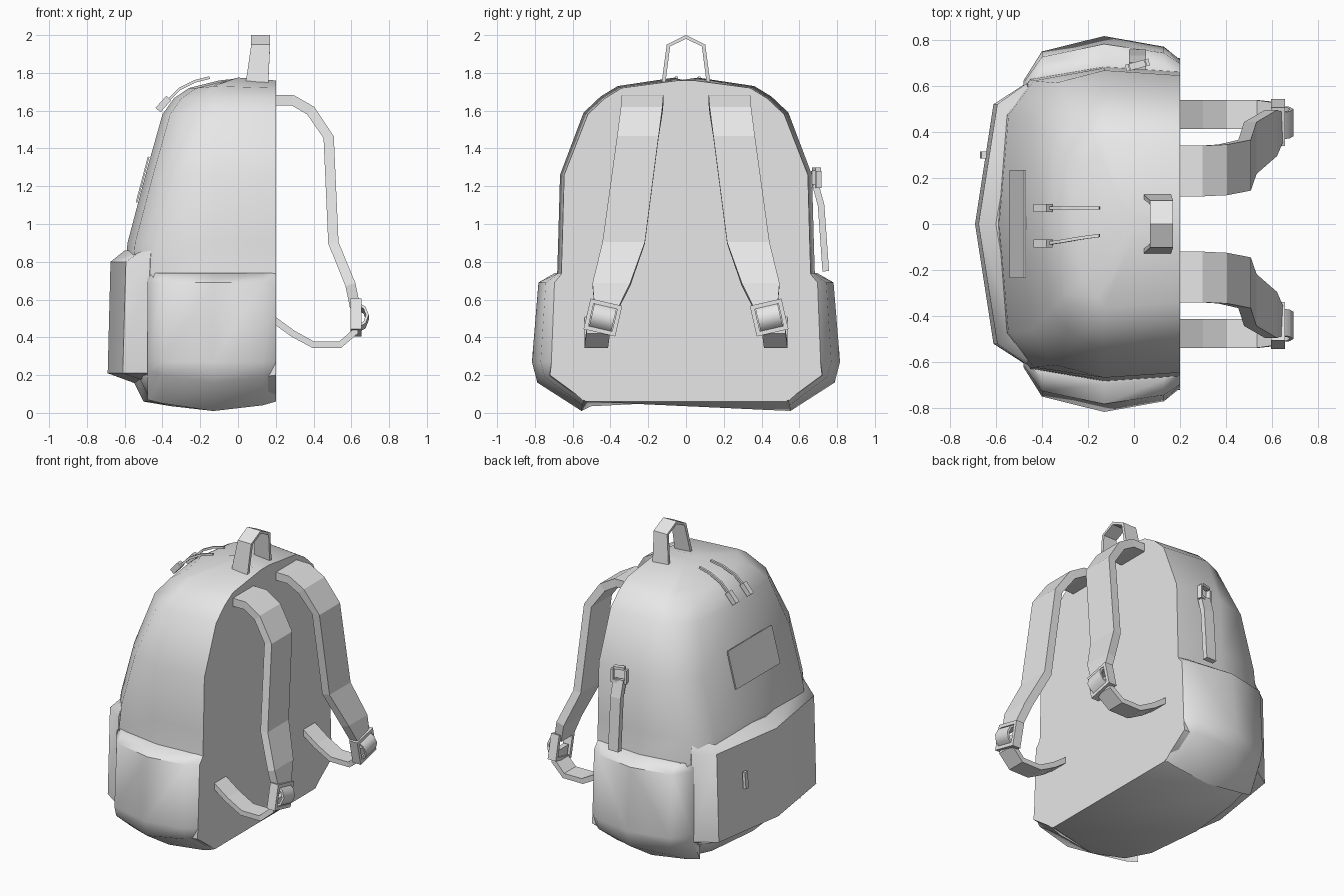
import bpy, bmesh, math
from mathutils import Vector, Matrix

if "Cube" in bpy.data.objects:
    bpy.data.objects.remove(bpy.data.objects["Cube"], do_unlink=True)

grey = bpy.data.materials.new("plain_grey")
grey.use_nodes = True
grey.diffuse_color = (0.8, 0.8, 0.8, 1)
grey.node_tree.nodes["Principled BSDF"].inputs["Base Color"].default_value = (0.8, 0.8, 0.8, 1)


def finish(bm, name, smooth=None):
    bmesh.ops.recalc_face_normals(bm, faces=bm.faces)
    me = bpy.data.meshes.new(name)
    bm.to_mesh(me)
    bm.free()
    me.materials.append(grey)
    ob = bpy.data.objects.new(name, me)
    bpy.context.collection.objects.link(ob)
    if smooth:
        bpy.ops.object.select_all(action='DESELECT')
        ob.select_set(True)
        bpy.context.view_layer.objects.active = ob
        bpy.ops.object.shade_smooth_by_angle(angle=math.radians(smooth))
    return ob


def loft(name, rows, closed=True, caps=True, smooth=None):
    """Skin a list of equal-length rows of points."""
    bm = bmesh.new()
    vs = [[bm.verts.new(p) for p in row] for row in rows]
    n = len(rows[0])
    for a, b in zip(vs, vs[1:]):
        for i in range(n if closed else n - 1):
            j = (i + 1) % n
            bm.faces.new((a[i], a[j], b[j], b[i]))
    if caps:
        bm.faces.new(vs[0])
        bm.faces.new(vs[-1])
    return finish(bm, name, smooth)


def ribbon(name, path, widths, axis, thick, smooth=None):
    """Flat strap with a rectangular section along a path."""
    pts = [Vector(p) for p in path]
    axis = Vector(axis)
    rows = []
    for i, p in enumerate(pts):
        a, b = pts[max(i - 1, 0)], pts[min(i + 1, len(pts) - 1)]
        n = (b - a).cross(axis).normalized() * thick / 2
        w = axis * widths[i] / 2
        rows.append([p + w + n, p - w + n, p - w - n, p + w - n])
    return loft(name, rows, smooth=smooth)


def boxes(name, specs, matrix):
    """Several boxes (centre, size) joined in one part."""
    bm = bmesh.new()
    for c, s in specs:
        bmesh.ops.create_cube(bm, size=1, matrix=matrix @ Matrix.Translation(c) @ Matrix.Diagonal((*s, 1)))
    return finish(bm, name)


# Main bag: horizontal rings of (height, half width, outer face x, sag at middle)
rings = [(0.06, 0.53, -0.50, 0.05), (0.20, 0.72, -0.57, 0.04), (0.74, 0.66, -0.60, 0),
         (0.90, 0.655, -0.585, 0), (1.26, 0.645, -0.49, 0), (1.58, 0.52, -0.40, -0.01),
         (1.665, 0.43, -0.34, -0.01), (1.72, 0.34, -0.26, -0.01), (1.76, 0.04, -0.10, -0.015)]
rows = []
for z, w, xf, sag in rings:
    mid = -0.13 if xf < -0.2 else 0.0
    half = [(0.2, w, z), (mid, w + 0.022, z - sag), (min(xf + 0.15, mid - 0.03), w * 0.95, z - sag / 2),
            (xf + 0.04, w * 0.72, z)]
    rows.append(half + [(xf, 0, z)] + [(x, -y, zz) for x, y, zz in reversed(half)])
loft("main_bag", rows, smooth=55)

# Side pockets: bulging columns, (x, y at rim, bulge, bottom z)
columns = [(0.20, 0.655, 0.055, 0.06), (0.13, 0.675, 0.09, 0.04), (-0.13, 0.695, 0.115, 0.01),
           (-0.40, 0.665, 0.08, 0.05), (-0.48, 0.59, 0.03, 0.07)]
for side, s in (("left", 1), ("right", -1)):
    rows = []
    for x, y, bulge, low in columns:
        base = 0.53 + bulge * 0.2
        rows.append([(x, s * (y - 0.04), 0.735), (x, s * y, 0.74), (x, s * (y + bulge * 0.75), 0.69),
                     (x, s * (y + bulge * 1.05), 0.27), (x, s * (y + bulge * 0.8), low + 0.15),
                     (x, s * base, low)])
    loft(side + "_side_pocket", rows, smooth=50)

# Large pocket on the outer face: columns across y
rows = []
for y, xb, depth in [(-0.61, -0.45, 0.02), (-0.52, -0.50, 0.11), (0, -0.59, 0.10),
                     (0.52, -0.50, 0.11), (0.61, -0.45, 0.02)]:
    rows.append([(xb + 0.05, y * 0.95, 0.85), (xb - 0.01, y * 0.97, 0.86), (xb - depth * 0.85, y, 0.80),
                 (xb - depth, y, 0.21), (xb + 0.09, y * 0.95, 0.14)])
loft("outer_pocket", rows, smooth=40)

# Pocket zip tab
tab = Matrix.Translation((-0.655, 0.30, 0.56)) @ Matrix.Rotation(math.radians(4), 4, 'Y')
boxes("pocket_zip_tab", [((0, 0, 0), (0.02, 0.03, 0.11))], tab)

# Label patch, a thin plate lying on the sloping outer face
patch = Matrix.Translation((-0.505, 0, 1.235)) @ Matrix.Rotation(math.atan2(0.095, 0.36), 4, 'Y')
boxes("label_patch", [((0, 0, 0), (0.009, 0.47, 0.25))], patch)

# Carry handle
arch = [(0.10, -0.12, 1.74), (0.12, -0.093, 1.945), (0.12, 0, 1.99), (0.12, 0.093, 1.945), (0.10, 0.12, 1.74)]
ribbon("carry_handle", arch, [0.12, 0.10, 0.10, 0.10, 0.12], (1, 0, 0), 0.02)

# Zip pulls: cord and end grip
for side, y0, y1 in (("left", 0.07, 0.07), ("right", -0.05, -0.085)):
    cord = [(-0.15, y0, 1.775), (-0.23, y0 * 0.7 + y1 * 0.3, 1.755), (-0.31, y0 * 0.3 + y1 * 0.7, 1.715),
            (-0.38, y1, 1.645)]
    ribbon(side + "_zip_cord", cord, [0.014] * 4, (0, 1, 0), 0.014)
    grip = Matrix.Translation((-0.395, y1, 1.635)) @ Matrix.Rotation(math.radians(42), 4, 'Y')
    boxes(side + "_zip_grip", [((0, 0, 0), (0.035, 0.035, 0.085))], grip)

# Hanging side strap with its metal loop
ribbon("side_strap", [(0.015, 0.685, 1.21), (0.015, 0.715, 1.10), (0.015, 0.74, 0.75)],
       [0.075] * 3, (1, 0, 0), 0.035)
loop = Matrix.Translation((0.015, 0.69, 1.245)) @ Matrix.Rotation(math.radians(15), 4, 'Z')
boxes("side_loop", [((0, 0, 0.045), (0.07, 0.03, 0.018)), ((0, 0, -0.045), (0.10, 0.03, 0.02)),
                    ((0.045, 0, -0.01), (0.015, 0.03, 0.09)), ((-0.045, 0, -0.01), (0.015, 0.03, 0.09))], loop)

# Shoulder straps, buckles and lower webbing
upper = [(0.18, 0.23, 1.655), (0.29, 0.23, 1.655), (0.385, 0.235, 1.60), (0.48, 0.255, 1.46),
         (0.505, 0.33, 0.90), (0.595, 0.395, 0.68), (0.62, 0.42, 0.56)]
lower = [(0.18, 0.475, 0.50), (0.29, 0.475, 0.42), (0.40, 0.475, 0.36), (0.54, 0.475, 0.36),
         (0.62, 0.465, 0.43), (0.62, 0.455, 0.50)]
for side, s in (("left", 1), ("right", -1)):
    def flip(path):
        return [(x, s * y, z) for x, y, z in path]
    ribbon(side + "_shoulder_strap", flip(upper), [0.22] * 4 + [0.225, 0.2, 0.13], (0, 1, 0), 0.055)
    ribbon(side + "_lower_webbing", flip(lower), [0.125] * 6, (0, 1, 0), 0.035)
    frame = Matrix.Translation((0.625, s * 0.44, 0.505)) @ Matrix.Rotation(s * math.radians(13), 4, 'X')
    rails = [((0, 0, e * 0.072), (0.06, 0.17, 0.022)) for e in (1, -1)]
    rails += [((0, e * 0.075, 0), (0.06, 0.022, 0.166)) for e in (1, -1)]
    boxes(side + "_buckle", rails, frame)
    bar = [frame @ Vector(p) for p in ((0, 0, 0.065), (0.045, 0, 0.04), (0.06, 0, 0),
                                       (0.045, 0, -0.04), (0, 0, -0.065))]
    ribbon(side + "_buckle_bar", bar, [0.12] * 5, frame.to_3x3() @ Vector((0, 1, 0)), 0.015, smooth=50)
